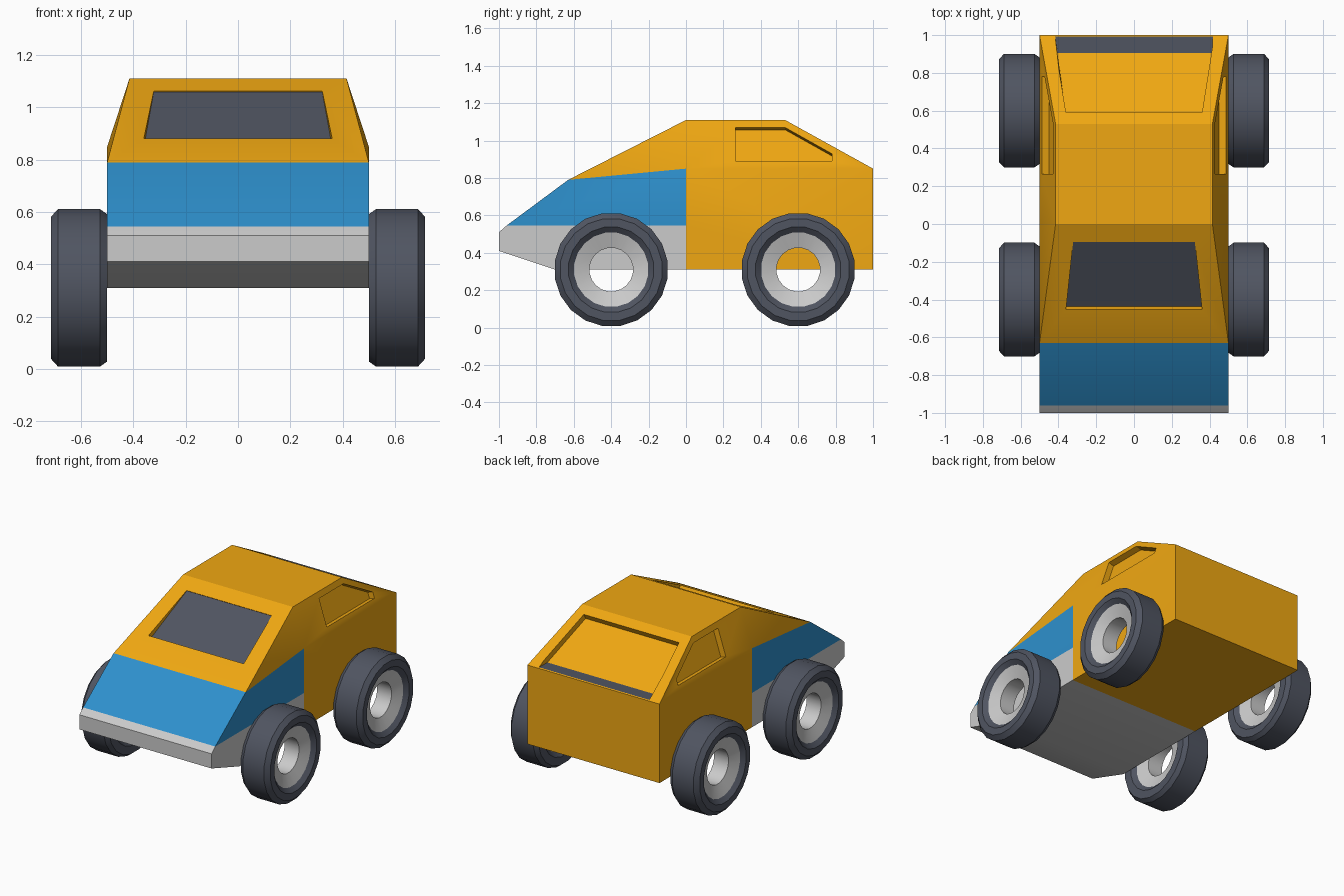
import bpy, bmesh
from math import cos, sin, tau, radians
from mathutils import Vector

if "Cube" in bpy.data.objects:
    bpy.data.objects.remove(bpy.data.objects["Cube"])


def material(name, rgb):
    m = bpy.data.materials.new(name)
    m.diffuse_color = (*rgb, 1)
    m.use_nodes = True
    m.node_tree.nodes["Principled BSDF"].inputs["Base Color"].default_value = m.diffuse_color
    return m


MATS = [material("orange_paint", (0.87, 0.39, 0.006)),
        material("blue_paint", (0.027, 0.28, 0.61)),
        material("grey_trim", (0.55, 0.55, 0.55)),
        material("dark_rubber_glass", (0.08, 0.09, 0.12))]
ORANGE, BLUE, GREY, DARK = range(4)


def make_object(name, verts, faces, ids):
    bm = bmesh.new()
    vs = [bm.verts.new(v) for v in verts]
    for f, i in zip(faces, ids):
        bm.faces.new([vs[k] for k in f]).material_index = i
    bmesh.ops.recalc_face_normals(bm, faces=bm.faces)
    me = bpy.data.meshes.new(name)
    bm.to_mesh(me)
    bm.free()
    for m in MATS:
        me.materials.append(m)
    ob = bpy.data.objects.new(name, me)
    bpy.context.collection.objects.link(ob)
    return ob


def smooth(ob):
    bpy.ops.object.select_all(action='DESELECT')
    ob.select_set(True)
    bpy.context.view_layer.objects.active = ob
    bpy.ops.object.shade_smooth_by_angle(angle=radians(20))


def prism(name, a, b, wall_ids, a_id=ORANGE):
    """Solid between two matching loops; a is the recess floor."""
    n = len(a)
    walls = [(i, (i + 1) % n, n + (i + 1) % n, n + i) for i in range(n)]
    return make_object(name, a + b, [tuple(range(n)), tuple(range(n, 2 * n))] + walls,
                       [a_id, ORANGE] + wall_ids)


def cut(ob, cutter):
    cutter.hide_render = True
    mod = ob.modifiers.new("recess", 'BOOLEAN')
    mod.operation, mod.solver, mod.object = 'DIFFERENCE', 'EXACT', cutter
    bpy.context.view_layer.objects.active = ob
    bpy.ops.object.modifier_apply(modifier=mod.name)
    bpy.data.objects.remove(cutter)


# Body: one side outline, repeated on the other side
half = [(.5, -1, .41), (.5, -1, .51), (.5, -.96, .545), (.5, -.63, .79),
        (.415, 0, 1.11), (.415, .53, 1.11), (.5, 1, .85), (.5, 1, .31),
        (.5, 0, .31), (.5, -.7, .31), (.5, 0, .545), (.5, 0, .85)]
N = len(half)
sides = [((0, 1, 2, 10, 8, 9), GREY), ((2, 3, 11, 10), BLUE), ((3, 4, 11), ORANGE),
         ((11, 4, 5, 6), ORANGE), ((8, 10, 11, 6, 7), ORANGE)]
strip_ids = [GREY, GREY, BLUE] + [ORANGE] * 5 + [GREY, GREY]
faces, ids = [], []
for f, i in sides:
    faces += [f, tuple(k + N for k in f)]
    ids += [i, i]
for k, i in enumerate(strip_ids):
    j = (k + 1) % 10
    faces.append((k, j, j + N, k + N))
    ids.append(i)
body = make_object("car_body", half + [(-x, y, z) for x, y, z in half], faces, ids)

# Windscreen recess, deeper at its lower edge
n = Vector((0, -.32, .63)).normalized()
loop = [Vector((x, y, .79 + (y + .63) * .32 / .63))
        for x, y in ((-.36, -.453), (.36, -.453), (.322, -.095), (-.322, -.095))]
floor = [p - n * d for p, d in zip(loop, (.035, .035, .003, .003))]
cut(body, prism("windscreen_cutter", floor, [p + n * .1 for p in loop], [ORANGE] * 4, DARK))

# Side window recesses
for s in (-1, 1):
    n = Vector((s * .26, 0, .085)).normalized()
    loop = [Vector((s * (.5 - (z - .85) * .085 / .26), y, z))
            for y, z in ((.265, .89), (.265, 1.07), (.53, 1.07), (.78, .93), (.78, .89))]
    cut(body, prism("side_window_cutter", [p - n * .04 for p in loop],
                    [p + n * .1 for p in loop], [ORANGE] * 5))

# Rear window recess, open at the back with a dark ledge
prof = [(.36, .571, 1.042), (.415, .905, .854), (.42, 1.1, .854), (.42, 1.1, 1.0), (.36, .638, 1.165)]
cut(body, prism("rear_window_cutter", [Vector(p) for p in prof],
                [Vector((-x, y, z)) for x, y, z in prof], [ORANGE, DARK] + [ORANGE] * 3))
smooth(body)

# Wheels: lathed ring profile (x, radius) with an open hub
ring = [(.5, .285), (.528, .305), (.688, .305), (.715, .275), (.715, .23), (.69, .2),
        (.66, .117), (.55, .117), (.525, .2), (.5, .23)]
ring_ids = [DARK] * 5 + [GREY] * 3 + [DARK] * 2
SEG, M = 20, len(ring)


def wheel(name, side, y0):
    verts, faces, ids = [], [], []
    for k in range(SEG):
        a = tau * (k + .5) / SEG
        verts += [(side * x, y0 + r * sin(a), .31 + r * cos(a)) for x, r in ring]
        k2 = (k + 1) % SEG
        for i in range(M):
            j = (i + 1) % M
            faces.append((k * M + i, k * M + j, k2 * M + j, k2 * M + i))
            ids.append(ring_ids[i])
    smooth(make_object(name, verts, faces, ids))


for label, y in (("front", -.4), ("rear", .6)):
    wheel(label + "_wheel_right", 1, y)
    wheel(label + "_wheel_left", -1, y)
